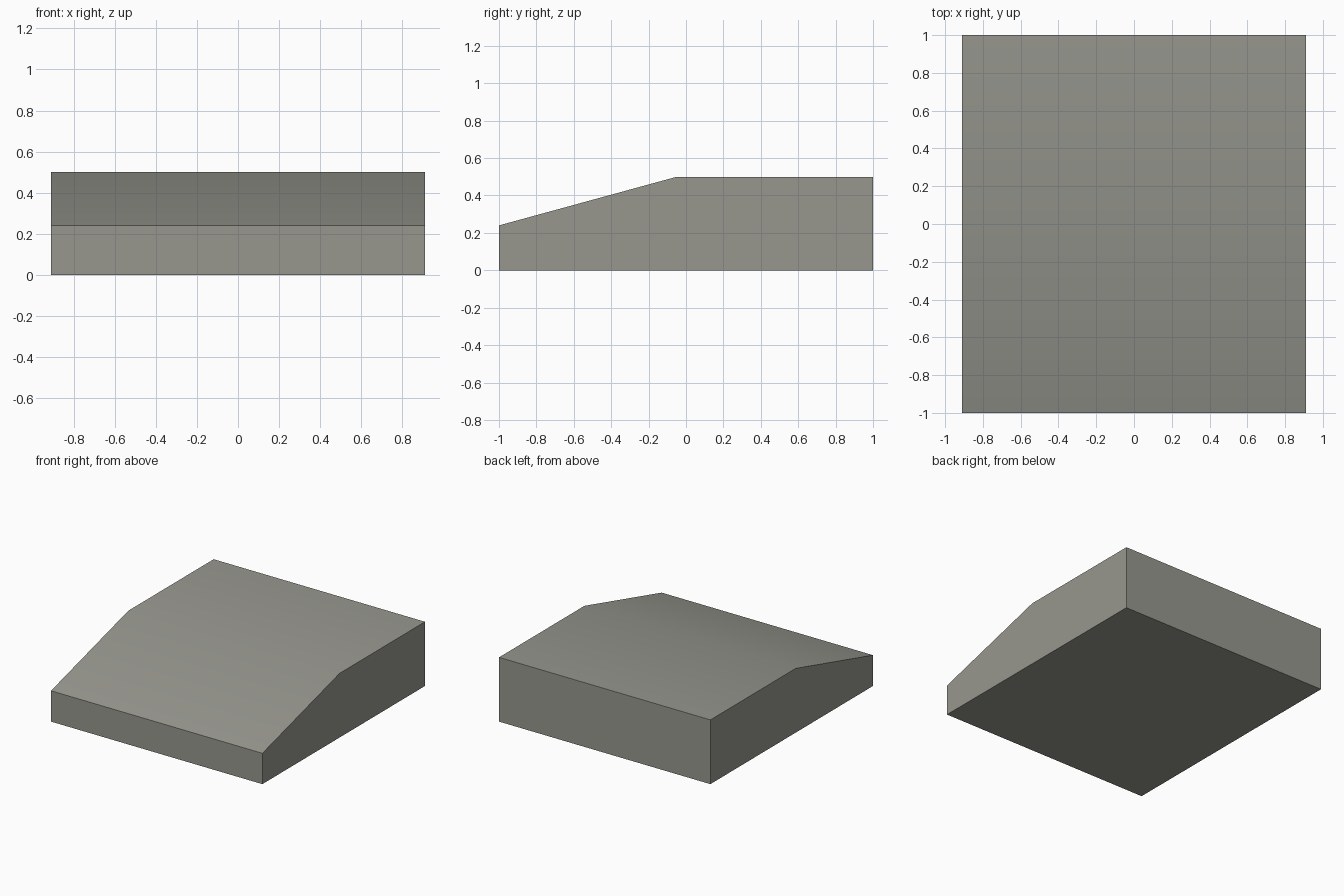
import bpy, bmesh

if "Cube" in bpy.data.objects:
    bpy.data.objects.remove(bpy.data.objects["Cube"])

HALF_WIDTH = 0.91
# Side profile (y, z): flat base, upright back, level top, sloped front
PROFILE = [(-1, 0), (1, 0), (1, 0.5), (-0.05, 0.5), (-1, 0.24)]

# Single grey stone colour
grey = bpy.data.materials.new("warm grey")
grey.diffuse_color = (0.31, 0.31, 0.275, 1)
grey.use_nodes = True
grey.node_tree.nodes["Principled BSDF"].inputs["Base Color"].default_value = grey.diffuse_color

# Wedge block: profile extruded across the width
bm = bmesh.new()
side = bm.faces.new([bm.verts.new((-HALF_WIDTH, y, z)) for y, z in PROFILE])
ext = bmesh.ops.extrude_face_region(bm, geom=[side], use_keep_orig=True)
moved = [g for g in ext["geom"] if isinstance(g, bmesh.types.BMVert)]
bmesh.ops.translate(bm, verts=moved, vec=(2 * HALF_WIDTH, 0, 0))
bmesh.ops.recalc_face_normals(bm, faces=bm.faces)

mesh = bpy.data.meshes.new("sloped_block")
bm.to_mesh(mesh)
bm.free()
mesh.materials.append(grey)
block = bpy.data.objects.new("sloped_block", mesh)
bpy.context.collection.objects.link(block)

# Soft crease between slope and top, sharp corners elsewhere
for p in mesh.polygons:
    p.use_smooth = True
for e in mesh.edges:
    a, b = (mesh.vertices[i].co for i in e.vertices)
    e.use_edge_sharp = not all(abs(v.y + 0.05) < 1e-4 for v in (a, b))
